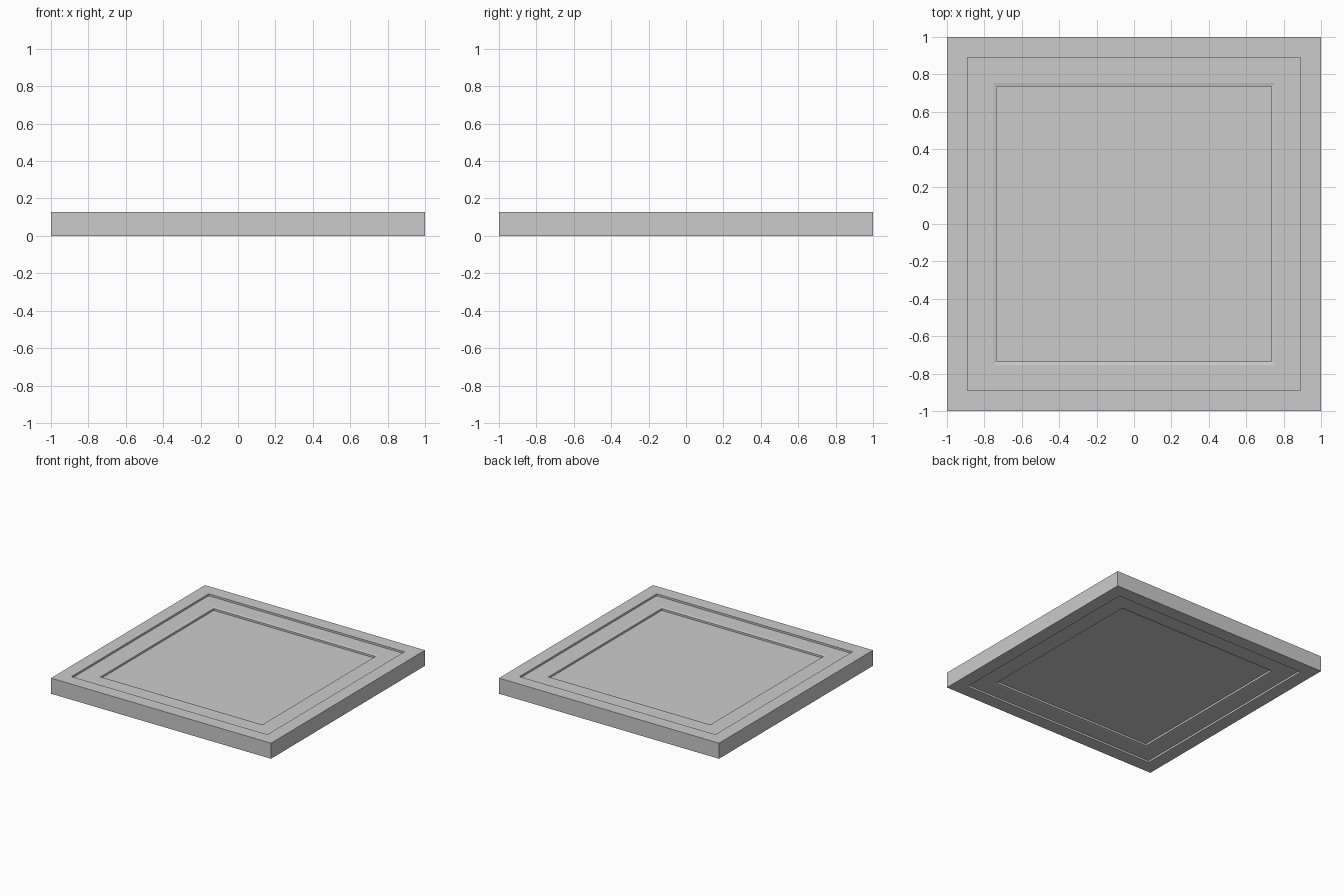
import bpy, bmesh

if "Cube" in bpy.data.objects:
    bpy.data.objects.remove(bpy.data.objects["Cube"])

H = 0.128  # slab thickness

# Stepped face profile: (half width, depth below the face)
STEPS = [(1.0, 0.0), (0.89, 0.0), (0.89, 0.016), (0.753, 0.016),
         (0.735, 0.020), (0.735, 0.036)]


def square_loop(bm, r, z):
    return [bm.verts.new((x * r, y * r, z))
            for x, y in ((-1, -1), (1, -1), (1, 1), (-1, 1))]


def bridge(bm, a, b):
    for i in range(4):
        j = (i + 1) % 4
        bm.faces.new((a[i], a[j], b[j], b[i]))


# Panel: centre of the underside, out to the rim, and back in over the top
bm = bmesh.new()
profile = [(r, d) for r, d in reversed(STEPS)] + [(r, H - d) for r, d in STEPS]
loops = [square_loop(bm, r, z) for r, z in profile]
for a, b in zip(loops, loops[1:]):
    bridge(bm, a, b)

# Recessed centre fields
bm.faces.new(loops[0][::-1])
bm.faces.new(loops[-1])
bmesh.ops.recalc_face_normals(bm, faces=bm.faces)

mesh = bpy.data.meshes.new("recessed_panel")
bm.to_mesh(mesh)
bm.free()
panel = bpy.data.objects.new("recessed_panel", mesh)
bpy.context.collection.objects.link(panel)
